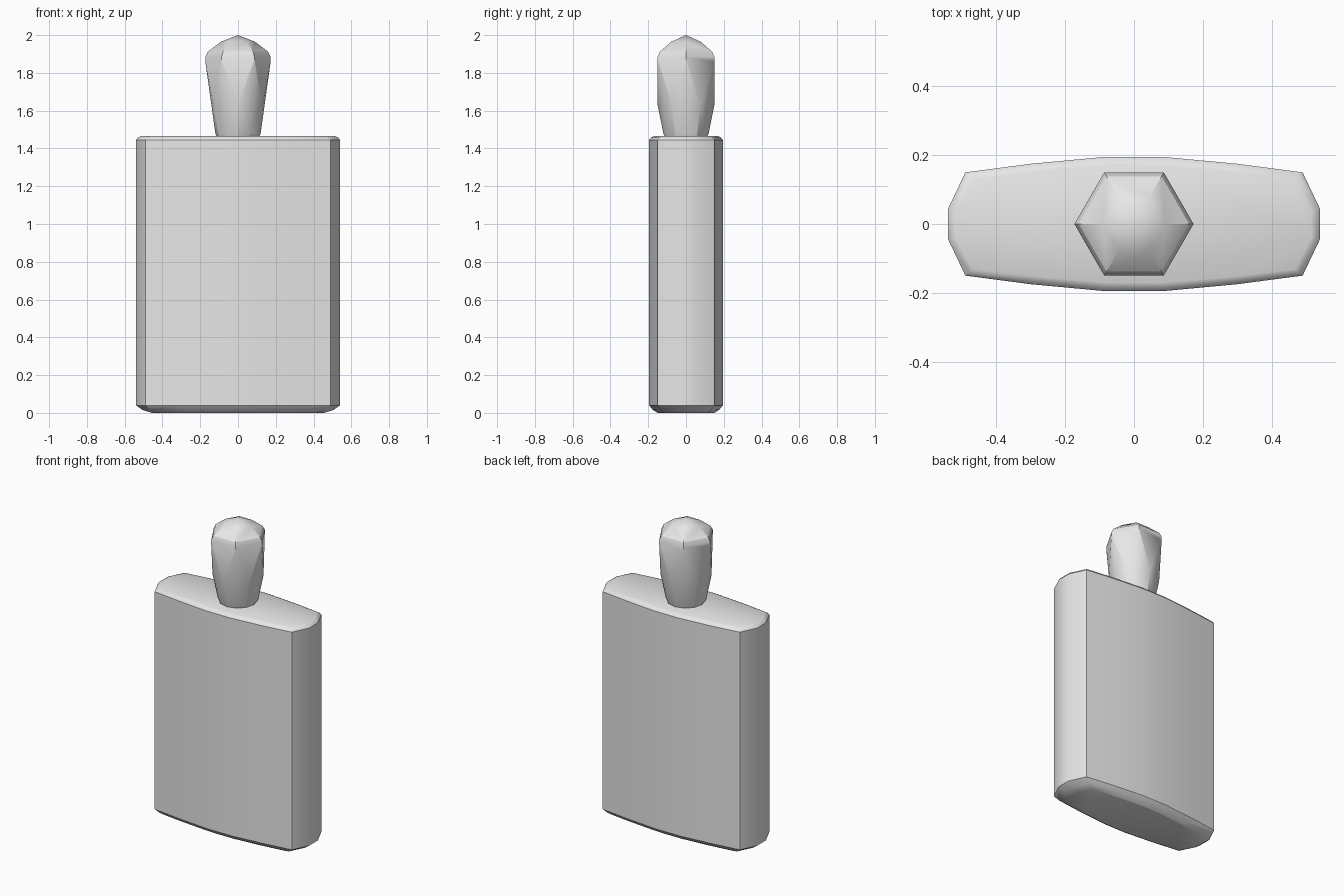
import bpy, bmesh, math

if "Cube" in bpy.data.objects:
    bpy.data.objects.remove(bpy.data.objects["Cube"], do_unlink=True)

# single plain grey
grey = bpy.data.materials.new("light grey")
grey.use_nodes = True
colour = (0.8, 0.8, 0.8, 1)
grey.diffuse_color = colour
grey.node_tree.nodes["Principled BSDF"].inputs["Base Color"].default_value = colour


def finish(bm, name, angle):
    bmesh.ops.recalc_face_normals(bm, faces=bm.faces)
    mesh = bpy.data.meshes.new(name)
    bm.to_mesh(mesh)
    bm.free()
    mesh.materials.append(grey)
    mesh.shade_smooth()
    mesh.set_sharp_from_angle(angle=math.radians(angle))
    obj = bpy.data.objects.new(name, mesh)
    bpy.context.collection.objects.link(obj)
    return obj


# flask body: a faceted lens outline lofted through inset levels
HALF_X, HALF_Y = 0.54, 0.195
quarter = [(HALF_X, 0.045), (0.49, 0.15), (0.3, 0.175), (0.085, HALF_Y)]
half = quarter + [(-x, y) for x, y in reversed(quarter)]
outline = half + [(-x, -y) for x, y in half]
levels = [(0, 0.085, 0.045), (0.015, 0.035, 0.02), (0.04, 0, 0),
          (1.445, 0, 0), (1.458, 0.01, 0.01), (1.465, 0.025, 0.025)]

bm = bmesh.new()
rings = [[bm.verts.new((x * (1 - ix / HALF_X), y * (1 - iy / HALF_Y), z))
          for x, y in outline] for z, ix, iy in levels]
for low, high in zip(rings, rings[1:]):
    for i in range(len(outline)):
        j = (i + 1) % len(outline)
        bm.faces.new((low[i], low[j], high[j], high[i]))
bm.faces.new(rings[0])
bm.faces.new(rings[-1])
finish(bm, "flask_body", 30)


# stopper: a cut-gem hull with six points above and a round foot
def circle(count, radius, z, turn=0):
    return [(radius * math.cos(math.tau * i / count + turn),
             radius * math.sin(math.tau * i / count + turn), z) for i in range(count)]


points = [(0, 0, 2)]
for radius, z in [(0.09, 1.965), (0.16, 1.912), (0.173, 1.885), (0.173, 1.86)]:
    points += circle(6, radius, z)
points += circle(6, 0.15, 1.63, math.pi / 6)   # lower tips of the long facets
points += circle(12, 0.12, 1.48) + circle(12, 0.11, 1.455)

bm = bmesh.new()
for p in points:
    bm.verts.new(p)
hull = bmesh.ops.convex_hull(bm, input=bm.verts)
spare = {v for v in hull["geom_interior"] + hull["geom_unused"]
         if isinstance(v, bmesh.types.BMVert)}
bmesh.ops.delete(bm, geom=list(spare), context="VERTS")
bmesh.ops.dissolve_limit(bm, angle_limit=math.radians(1), verts=bm.verts, edges=bm.edges)
finish(bm, "stopper", 25)
